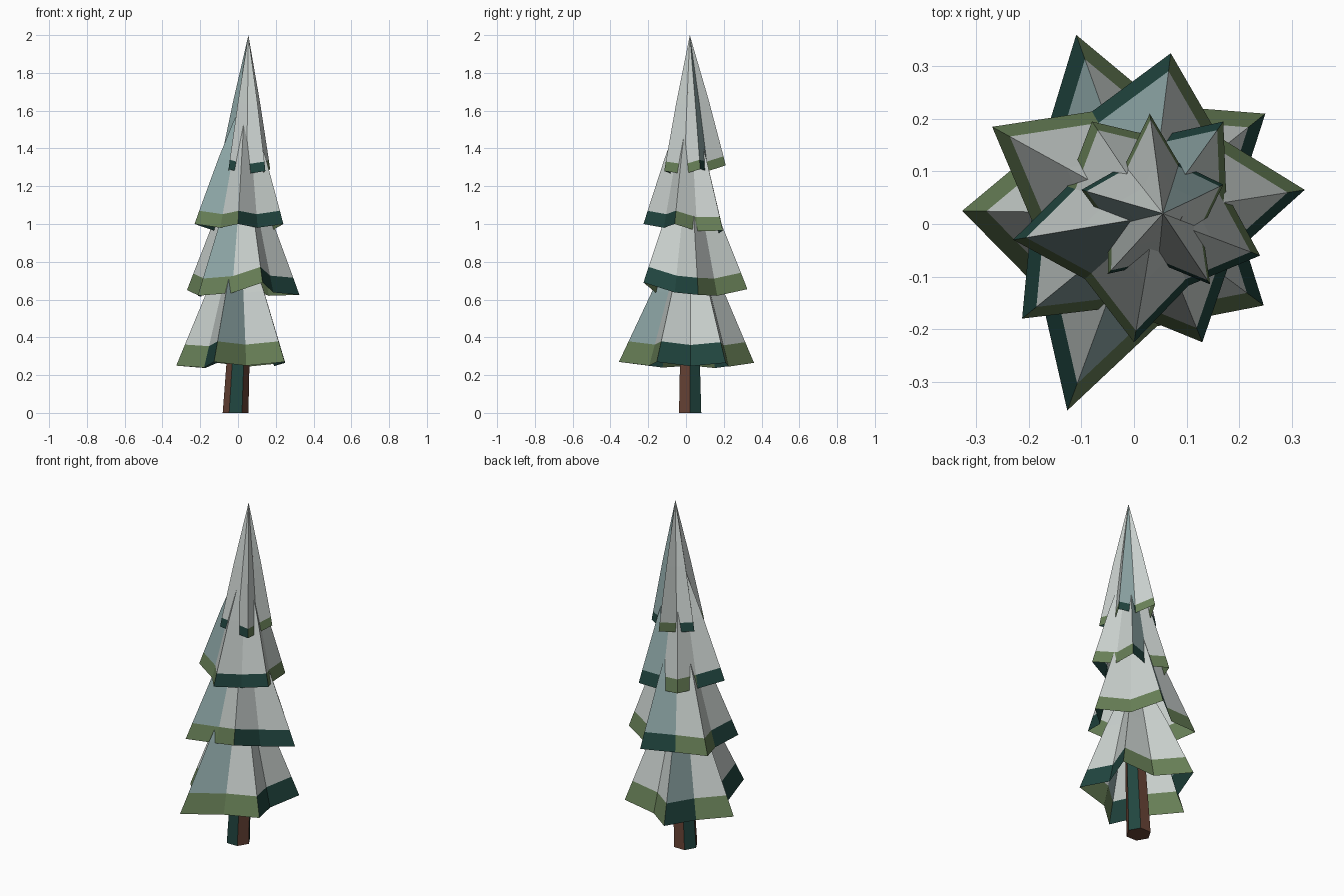
import bpy
import bmesh
from math import cos, sin, radians
from mathutils import Vector

cube = bpy.data.objects.get("Cube")
if cube:
    bpy.data.objects.remove(cube, do_unlink=True)


def linear(c):
    c /= 255
    return c / 12.92 if c <= 0.04045 else ((c + 0.055) / 1.055) ** 2.4


def material(name, *rgb):
    colour = [linear(c) for c in rgb] + [1]
    mat = bpy.data.materials.new(name)
    mat.use_nodes = True
    mat.diffuse_color = colour
    mat.node_tree.nodes["Principled BSDF"].inputs["Base Color"].default_value = colour
    return mat


snow = material("snow", 203, 210, 207)
frost = material("frosted_blue", 145, 170, 170)
green = material("needle_green", 105, 129, 88)
dark = material("dark_needle_green", 33, 70, 64)
brown = material("bark_brown", 104, 68, 54)


def finish(name, bm, mats):
    mesh = bpy.data.meshes.new(name)
    bm.to_mesh(mesh)
    bm.free()
    for mat in mats:
        mesh.materials.append(mat)
    obj = bpy.data.objects.new(name, mesh)
    bpy.context.collection.objects.link(obj)
    return obj


# Colour of each half-lobe, counter-clockwise from the first tip
RIM_DARK = {0, 1, 4, 7}
FROSTED = {4, 8}


def branch_tier(name, tips, apex, band, valley):
    """Open five-pointed star cone with a coloured rim under snow."""
    tips = [Vector(t) for t in tips]
    apex = Vector(apex)
    centre = sum(tips, Vector()) / 5
    rim = []
    for i, tip in enumerate(tips):
        after = tips[(i + 1) % 5]
        middle = (tip + after) / 2 - centre
        # a valley is pulled in from the straight line between tips
        notch = centre + middle * (valley / 0.81)
        notch.z = (tip.z + after.z) / 2 - 0.02
        rim += [tip, notch]

    def ring(t, bulge):
        verts = []
        for p in rim:
            q = p.lerp(apex, t)
            axis = centre.lerp(apex, t)
            q.x = axis.x + (q.x - axis.x) * bulge
            q.y = axis.y + (q.y - axis.y) * bulge
            verts.append(bm.verts.new(q))
        return verts

    bm = bmesh.new()
    low, line, mid = ring(0, 1), ring(band, 1.01), ring(0.5, 1.06)
    top = bm.verts.new(apex)
    for i in range(10):
        j = (i + 1) % 10
        edge = bm.faces.new((low[i], low[j], line[j], line[i]))
        edge.material_index = 3 if i in RIM_DARK else 2
        for f in (bm.faces.new((line[i], line[j], mid[j], mid[i])),
                  bm.faces.new((mid[i], mid[j], top))):
            f.material_index = 1 if i in FROSTED else 0
    return finish(name, bm, [snow, frost, green, dark])


branch_tier("bottom_branches",
            [(0.247, -0.155, 0.27), (0.25, 0.21, 0.265), (-0.11, 0.36, 0.265),
             (-0.327, 0.025, 0.25), (-0.127, -0.355, 0.27)],
            (0.01, 0.02, 1.02), 0.145, 0.63)
branch_tier("lower_middle_branches",
            [(0.13, -0.225, 0.69), (0.325, 0.065, 0.625), (0.07, 0.325, 0.655),
             (-0.27, 0.185, 0.65), (-0.213, -0.18, 0.62)],
            (0.03, 0.02, 1.38), 0.12, 0.66)
branch_tier("upper_middle_branches",
            [(0.0, -0.225, 1.0), (0.24, -0.06, 1.0), (0.17, 0.195, 0.965),
             (-0.08, 0.195, 0.97), (-0.23, -0.03, 1.0)],
            (0.04, 0.015, 1.7), 0.1, 0.68)
branch_tier("top_branches",
            [(-0.05, -0.095, 1.29), (0.145, -0.115, 1.28), (0.17, 0.075, 1.29),
             (0.03, 0.21, 1.31), (-0.1, 0.065, 1.29)],
            (0.055, 0.02, 2.0), 0.07, 0.62)

# Leaning tapered trunk with alternating bark and green sides
bm = bmesh.new()
rings = []
for x, y, z, r in ((-0.013, 0.022, 0, 0.068), (0.07, 0.014, 1.7, 0.022)):
    rings.append([bm.verts.new((x + r * cos(radians(60 * k)),
                                y + r * sin(radians(60 * k)), z)) for k in range(6)])
base, tip = rings
for k in range(6):
    n = (k + 1) % 6
    side = bm.faces.new((base[k], base[n], tip[n], tip[k]))
    side.material_index = 1 - k % 2
bm.faces.new(base[::-1])
bm.faces.new(tip)
finish("trunk", bm, [brown, dark])
